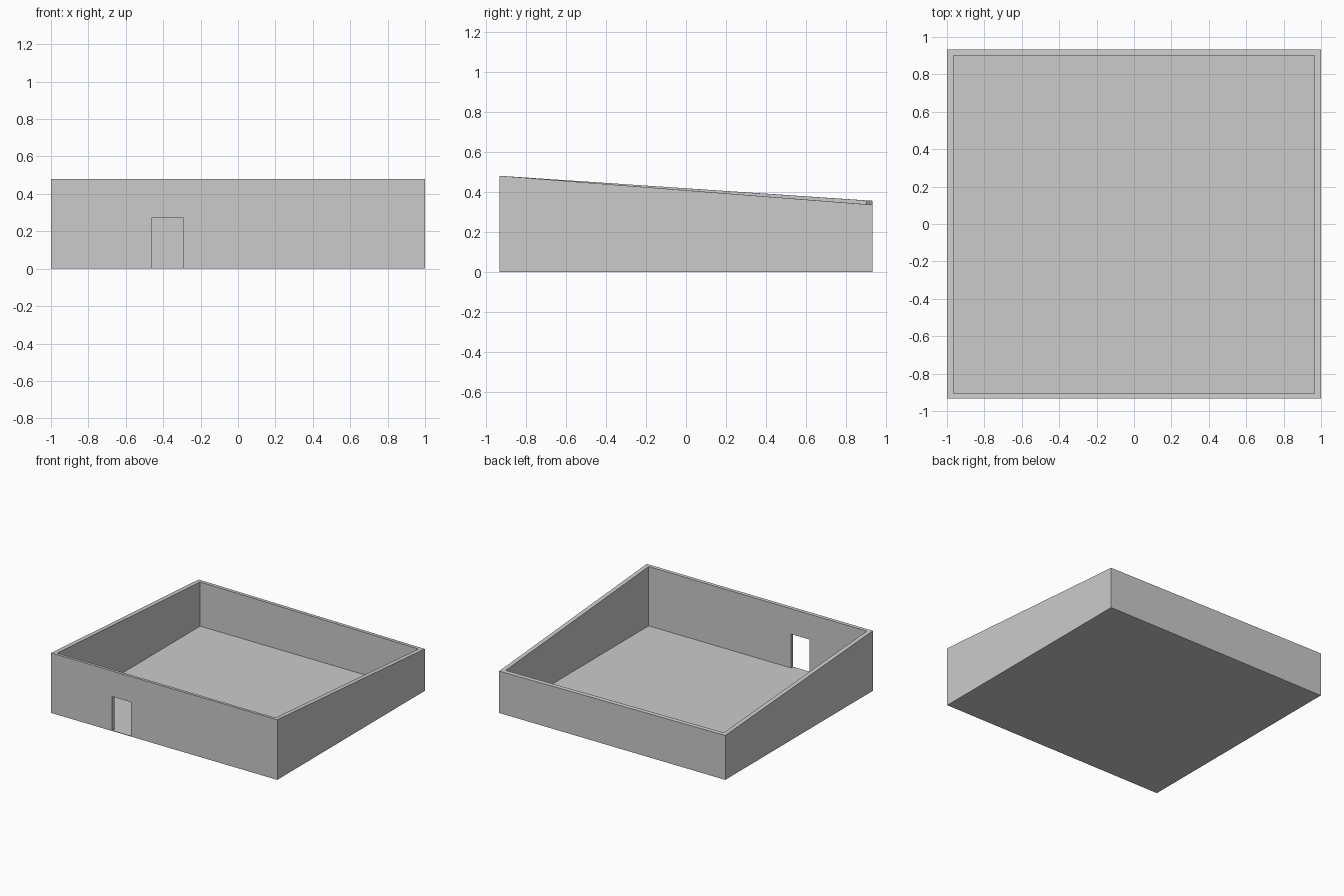
import bpy
import bmesh

if "Cube" in bpy.data.objects:
    bpy.data.objects.remove(bpy.data.objects["Cube"])

HX, HY = 1.0, 0.932          # half footprint
FLOOR = 0.004                # floor slab thickness
SIDE, BACK, FRONT = 0.035, 0.032, 0.026
TOP = None                   # marks outline points that follow the sloping wall top


def top_height(x, y):
    # wall top falls from front to back, a touch more on the right
    back = 0.345 - 0.01 * x / HX
    t = (y + HY) / (2 * HY)
    return 0.48 + (back - 0.48) * t


def extrude_outline(name, outline, y0, y1):
    # extrude an x/z outline along y, lifting TOP points to the sloping top
    bm = bmesh.new()
    rings = []
    for y in (y0, y1):
        rings.append([bm.verts.new((x, y, top_height(x, y) if z is TOP else z))
                      for x, z in outline])
    a, b = rings
    bm.faces.new(a)
    bm.faces.new(b[::-1])
    for i in range(len(a)):
        j = (i + 1) % len(a)
        bm.faces.new((a[j], a[i], b[i], b[j]))
    bmesh.ops.recalc_face_normals(bm, faces=bm.faces)
    mesh = bpy.data.meshes.new(name)
    bm.to_mesh(mesh)
    bm.free()
    obj = bpy.data.objects.new(name, mesh)
    bpy.context.collection.objects.link(obj)
    return obj


def box_outline(x0, x1, z0, z1):
    return [(x0, z0), (x1, z0), (x1, z1), (x0, z1)]


# Floor slab
extrude_outline("floor", box_outline(-HX, HX, 0, FLOOR), -HY, HY)

# Side walls
IN = HX - SIDE
extrude_outline("left_wall", box_outline(-HX, -IN, FLOOR, TOP), -HY, HY)
extrude_outline("right_wall", box_outline(IN, HX, FLOOR, TOP), -HY, HY)

# Back wall
extrude_outline("back_wall", box_outline(-IN, IN, FLOOR, TOP), HY - BACK, HY)

# Front wall with doorway
D0, D1, DH = -0.46, -0.295, 0.275
front = [(-IN, FLOOR), (D0, FLOOR), (D0, DH), (D1, DH), (D1, FLOOR),
         (IN, FLOOR), (IN, TOP), (-IN, TOP)]
extrude_outline("front_wall", front, -HY, -HY + FRONT)
